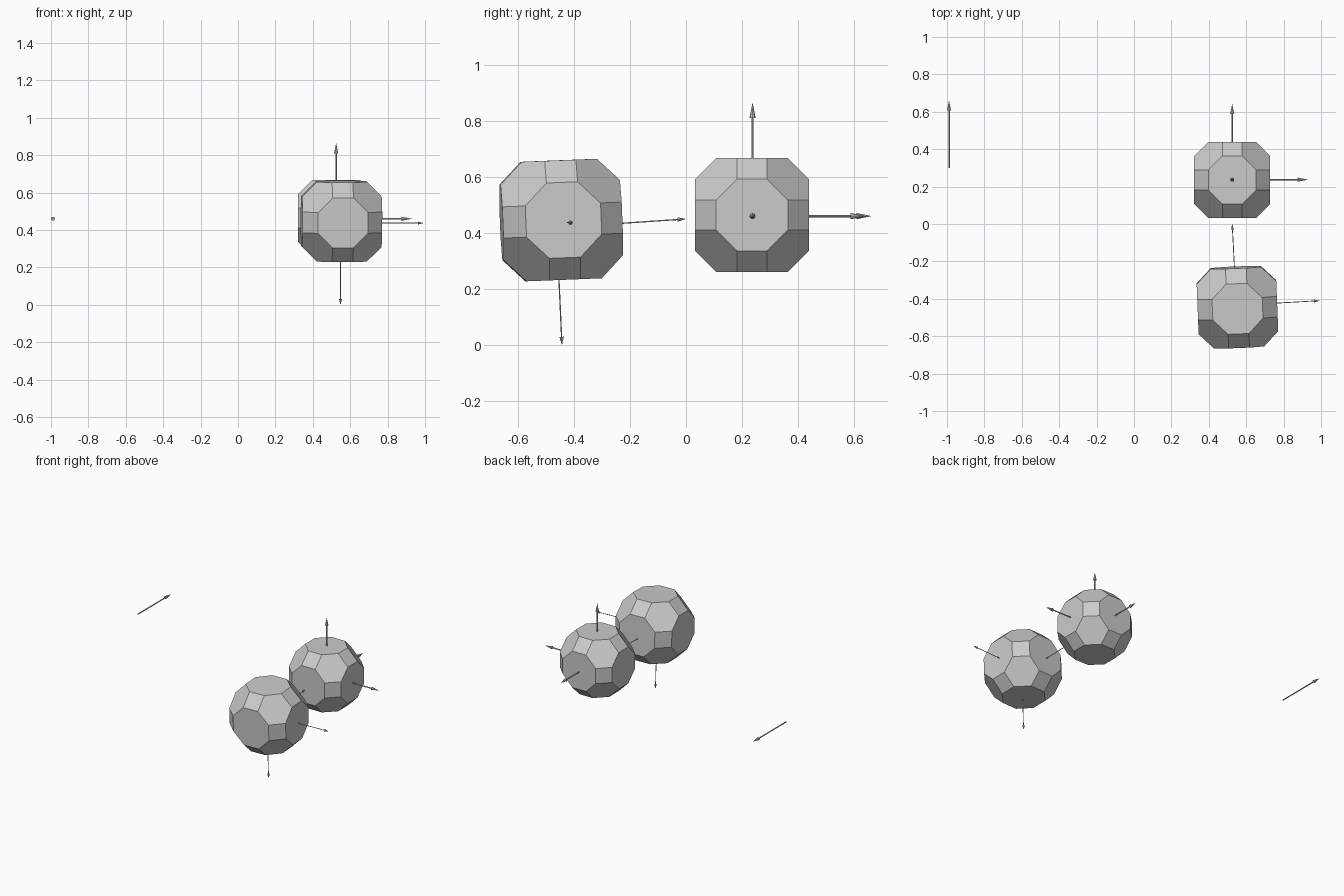
import bpy, bmesh, math
from itertools import permutations, product
from mathutils import Vector, Matrix, Euler

if "Cube" in bpy.data.objects:
    bpy.data.objects.remove(bpy.data.objects["Cube"])


def finish(bm, name, matrix):
    mesh = bpy.data.meshes.new(name)
    bm.to_mesh(mesh)
    bm.free()
    ob = bpy.data.objects.new(name, mesh)
    ob.matrix_world = matrix
    bpy.context.collection.objects.link(ob)
    return ob


# Truncated cuboctahedron: octagons, hexagons and squares, flat faces
def polyhedron(name, center, half, tilt=(0, 0, 0)):
    r2 = math.sqrt(2)
    k = half / (1 + 2 * r2)
    bm = bmesh.new()
    for p in permutations((k, k * (1 + r2), half)):
        for s in product((-1, 1), repeat=3):
            bm.verts.new([a * b for a, b in zip(p, s)])
    bmesh.ops.convex_hull(bm, input=bm.verts[:])
    bmesh.ops.dissolve_limit(bm, angle_limit=math.radians(2),
                             verts=bm.verts[:], edges=bm.edges[:])
    bmesh.ops.recalc_face_normals(bm, faces=bm.faces[:])
    rot = Euler([math.radians(a) for a in tilt]).to_matrix().to_4x4()
    finish(bm, name, Matrix.Translation(center) @ rot)


# Thin shaft with a cone head, pointing from start to tip
def arrow(name, start, tip, shaft_r, head_r, head_len):
    start, tip = Vector(start), Vector(tip)
    d = tip - start
    n = d.length
    bm = bmesh.new()
    for r1, r2, z0, z1 in ((shaft_r, shaft_r, 0, n - head_len),
                           (head_r, 0, n - head_len, n)):
        bmesh.ops.create_cone(bm, cap_ends=True, segments=8, radius1=r1, radius2=r2,
                              depth=z1 - z0,
                              matrix=Matrix.Translation((0, 0, (z0 + z1) / 2)))
    bmesh.ops.remove_doubles(bm, verts=bm.verts[:], dist=1e-5)
    rot = d.to_track_quat('Z', 'Y').to_matrix().to_4x4()
    finish(bm, name, Matrix.Translation(start) @ rot)


# Upright body with three axis arrows
c = Vector((0.525, 0.235, 0.464))
polyhedron("rear_polyhedron", c, 0.203)
base = Vector((0.525, 0.237, 0.46))
for axis, d in (("x", (1, 0, 0)), ("y", (0, 1, 0)), ("z", (0, 0, 1))):
    arrow("rear_arrow_" + axis, base, base + Vector(d) * 0.405, 0.004, 0.011, 0.055)

# Slightly tilted, larger body with thinner arrows
polyhedron("front_polyhedron", (0.553, -0.445, 0.446), 0.213, (2.3, 0, 2.3))
for axis, a, b in (("x", (0.55, -0.435, 0.437), (0.992, -0.41, 0.437)),
                   ("y", (0.548, -0.445, 0.42), (0.525, 0.0, 0.45)),
                   ("z", (0.547, -0.462, 0.437), (0.548, -0.442, 0.0))):
    arrow("front_arrow_" + axis, a, b, 0.0022, 0.008, 0.03)

# Detached direction arrow
arrow("lone_arrow", (-0.989, 0.3, 0.46), (-0.989, 0.662, 0.46), 0.004, 0.011, 0.055)
